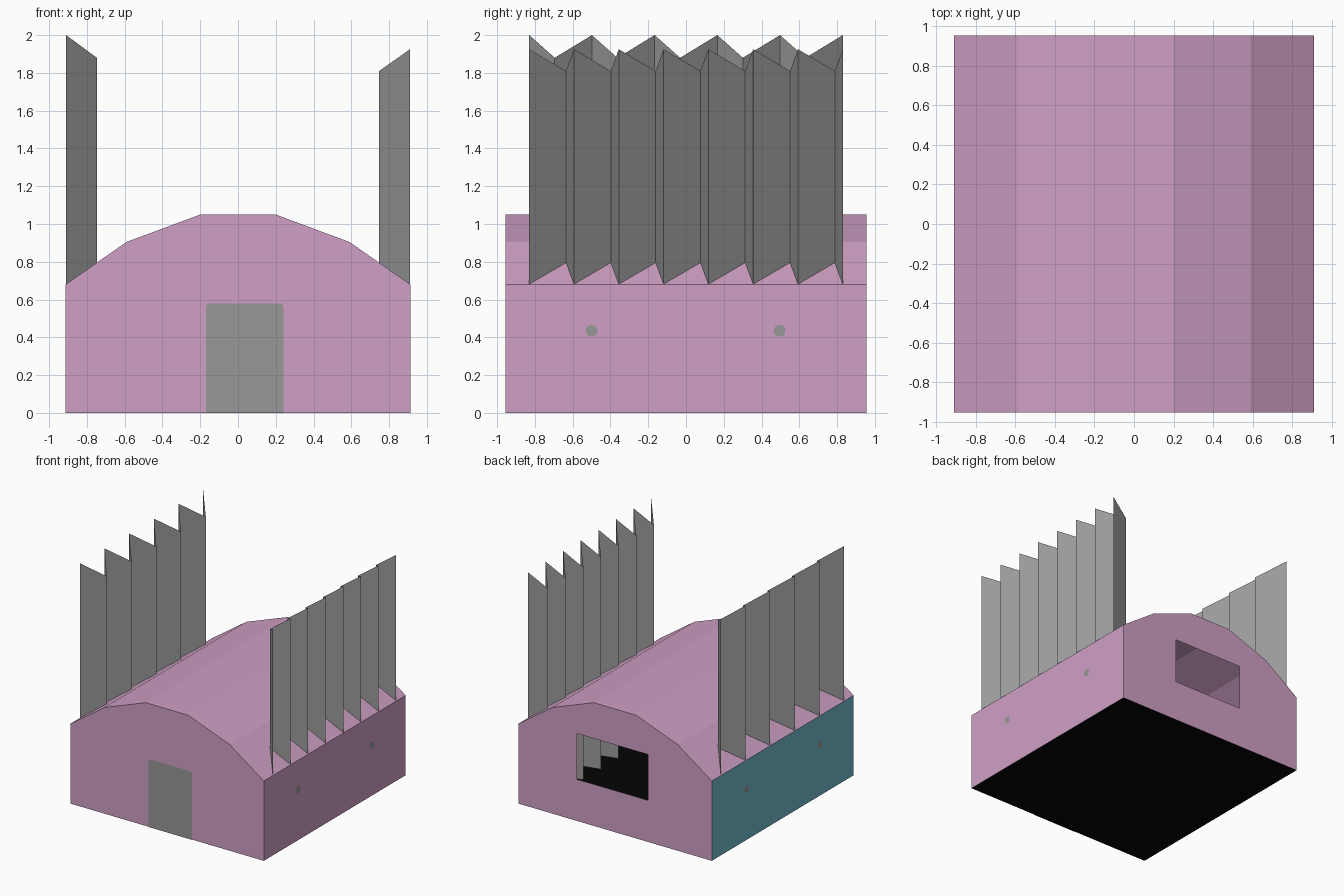
import bpy, bmesh, math

if "Cube" in bpy.data.objects:
    bpy.data.objects.remove(bpy.data.objects["Cube"])

W, D = 0.912, 0.955            # half width and half depth
EAVE, TOP = 0.68, 1.05


def material(name, rgb):
    m = bpy.data.materials.new(name)
    lin = [((c / 255 + 0.055) / 1.055) ** 2.4 if c > 10 else c / 255 / 12.92 for c in rgb]
    m.diffuse_color = (*lin, 1)
    m.use_nodes = True
    m.node_tree.nodes["Principled BSDF"].inputs["Base Color"].default_value = m.diffuse_color
    return m


PINK = material("pink", (207, 160, 197))
GREY = material("grey", (153, 153, 153))
TEAL = material("teal", (115, 189, 207))
BLACK = material("black", (5, 5, 5))


def mesh_object(name, polygons, mats, rule=None):
    """Object from a list of polygons, welded at shared corners."""
    bm = bmesh.new()
    for poly in polygons:
        bm.faces.new([bm.verts.new(p) for p in poly])
    bmesh.ops.remove_doubles(bm, verts=bm.verts, dist=1e-4)
    bm.normal_update()
    if rule:
        for f in bm.faces:
            f.material_index = rule(f)
    me = bpy.data.meshes.new(name)
    bm.to_mesh(me)
    bm.free()
    for m in mats:
        me.materials.append(m)
    ob = bpy.data.objects.new(name, me)
    bpy.context.collection.objects.link(ob)
    return ob


# Arched hall outline, from bottom left over the roof to bottom right
outline = [(-W, 0), (-W, EAVE), (-0.59, 0.905), (-0.2, TOP),
           (0.2, TOP), (0.59, 0.905), (W, EAVE), (W, 0)]

# Side walls and roof: the outline swept front to back; left wall is teal
sweep = [[(a[0], -D, a[1]), (a[0], D, a[1]), (b[0], D, b[1]), (b[0], -D, b[1])]
         for a, b in zip(outline, outline[1:])]
mesh_object("walls_and_roof", sweep, [PINK, TEAL],
            lambda f: int(f.calc_center_median().x < -W + 0.01))

# Front wall
mesh_object("front_wall", [[(x, -D, z) for x, z in outline]], [PINK])

# Back wall: two halves around an open window
WIN_LEFT, WIN_RIGHT, SILL, HEAD = -0.31, 0.36, 0.355, 0.745


def back_half(side, jamb):
    edge = [p for p in outline if p[0] * side > 0]
    if side > 0:
        edge.reverse()
    pts = edge + [(0, TOP), (0, HEAD), (jamb, HEAD), (jamb, SILL), (0, SILL), (0, 0)]
    if side < 0:
        pts.reverse()
    return [(x, D, z) for x, z in pts]


mesh_object("back_wall", [back_half(-1, WIN_LEFT), back_half(1, WIN_RIGHT)], [PINK])

# Floor
mesh_object("floor", [[(-W, -D, 0), (-W, D, 0), (W, D, 0), (W, -D, 0)]], [BLACK])

# Door plate with slightly rounded upper corners
r, dl, dr, dh = 0.02, -0.17, 0.24, 0.58
door = [(dl, 0), (dr, 0)]
for cx, start in ((dr - r, 0), (dl + r, 90)):
    for k in range(4):
        a = math.radians(start + 30 * k)
        door.append((cx + r * math.cos(a), dh - r + r * math.sin(a)))
mesh_object("door", [[(x, -D - 0.004, z) for x, z in door]], [GREY])

# Round plates on both side walls
for side, label in ((-1, "left"), (1, "right")):
    discs = []
    for y in (-0.5, 0.495):
        ring = [math.tau * (k + 0.5) / 10 for k in range(10)]
        discs.append([(side * (W + 0.004), y + side * 0.032 * math.cos(a),
                       0.435 + 0.032 * math.sin(a)) for a in ring])
    mesh_object(label + "_wall_discs", discs, [GREY])


# Folded screens standing on the floor and rising through the roof
def folded_screen(name, side, folds, inner_at, top_out, top_in):
    step = 1.66 / folds
    path = []
    for k in range(folds):
        y = -0.83 + k * step
        path += [(side * (W - 0.002), y, top_out), (side * 0.747, y + inner_at, top_in)]
    path.append((side * (W - 0.002), 0.83, top_out))
    panels = [[(a[0], a[1], 0.002), (b[0], b[1], 0.002), b, a]
              for a, b in zip(path, path[1:])]
    mesh_object(name, panels, [GREY])


folded_screen("left_screen", -1, 5, 0.135, 2.0, 1.88)
folded_screen("right_screen", 1, 7, 0.195, 1.925, 1.81)
